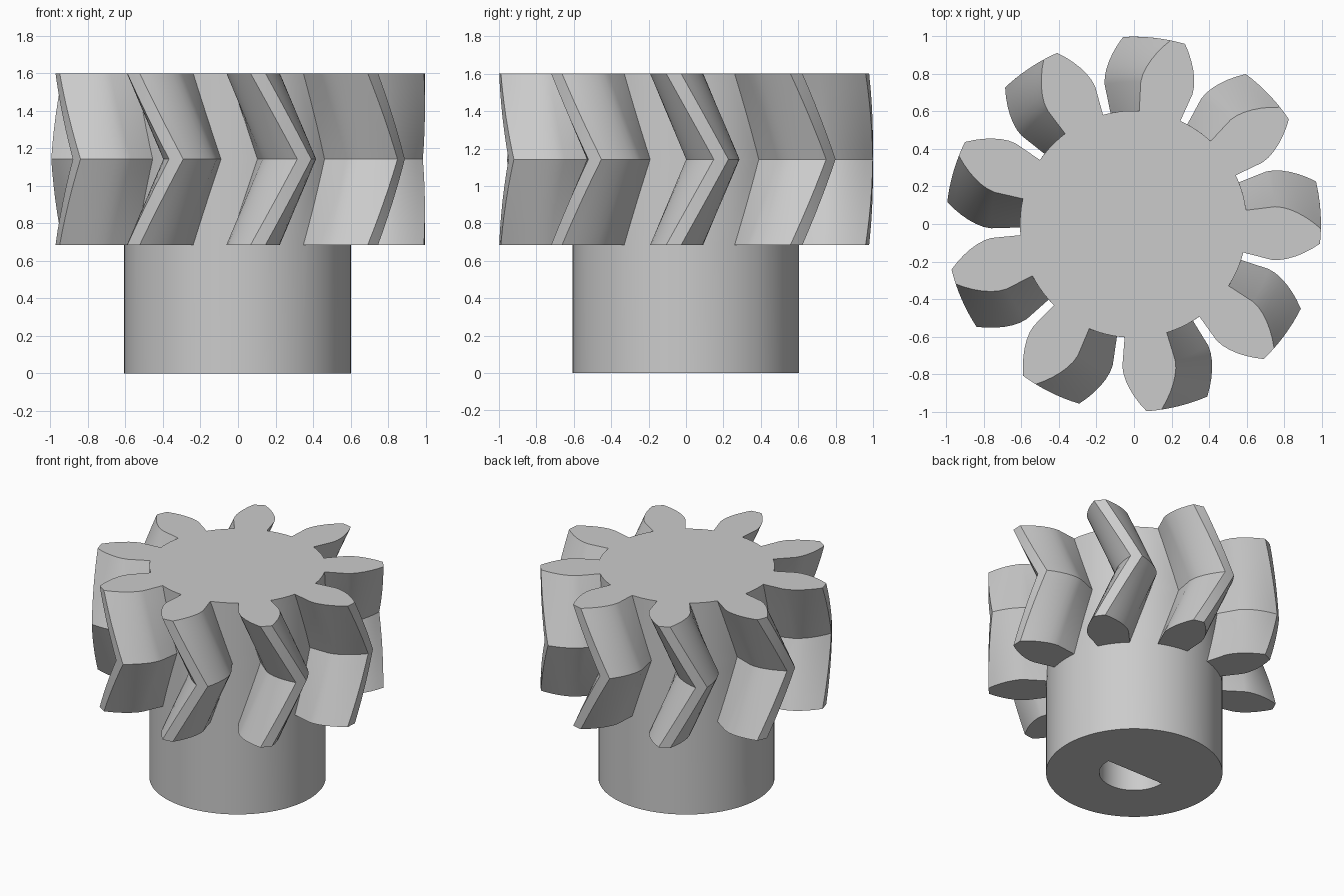
import bpy, bmesh
from math import cos, sin, tan, acos, radians, degrees, pi

cube = bpy.data.objects.get("Cube")
if cube:
    bpy.data.objects.remove(cube, do_unlink=True)

TEETH = 9
PITCH = 360 / TEETH
ROOT, BASE, TIP = 0.605, 0.76, 1.0      # root, involute base and tip radii
HALF = 10.75                            # half tooth angle at the root
START, TWIST = 76.3, 14.6               # tooth angle at the ends, extra at mid height
Z_LOW, Z_TOP = 0.685, 1.6
STEPS = 6                               # twist slices per half
CX, CY = -0.003, -0.001
BORE, BORE_DEPTH, FLAT_Y = 0.24, 1.14, 0.01

grey = bpy.data.materials.new("plain grey")
grey.use_nodes = True
colour = (0.6, 0.6, 0.6, 1)
grey.diffuse_color = colour
grey.node_tree.nodes["Principled BSDF"].inputs["Base Color"].default_value = colour


def polar(r, a, z):
    return (CX + r * cos(radians(a)), CY + r * sin(radians(a)), z)


def half_angle(r):
    """Half tooth angle: radial below the base circle, involute above it."""
    if r <= BASE:
        return HALF
    p = acos(BASE / r)
    return HALF - degrees(tan(p) - p)


def make_object(name, bm):
    bmesh.ops.recalc_face_normals(bm, faces=bm.faces)
    mesh = bpy.data.meshes.new(name)
    bm.to_mesh(mesh)
    bm.free()
    mesh.materials.append(grey)
    obj = bpy.data.objects.new(name, mesh)
    bpy.context.collection.objects.link(obj)
    return obj


# Gear outline as (radius, angle), one tooth and one root gap at a time
radii = [ROOT, BASE] + [BASE + (TIP - BASE) * i / 6 for i in range(1, 7)]
tip_half = half_angle(TIP)
tooth = [(r, -half_angle(r)) for r in radii]
tooth += [(TIP, 0)]
tooth += [(r, half_angle(r)) for r in reversed(radii)]
gap = PITCH - 2 * HALF
gap_points = [(ROOT, HALF + gap * i / 5) for i in range(1, 5)]
unit = tooth + gap_points
outline = [(r, a + k * PITCH) for k in range(TEETH) for r, a in unit]

# Herringbone body: twist forward to mid height, then back
bm = bmesh.new()
rings = []
for s in range(2 * STEPS + 1):
    t = s / (2 * STEPS)
    turn = START + TWIST * (1 - abs(2 * t - 1))
    z = Z_LOW + (Z_TOP - Z_LOW) * t
    rings.append([bm.verts.new(polar(r, a + turn, z)) for r, a in outline])
n = len(outline)
for low, high in zip(rings, rings[1:]):
    for i in range(n):
        j = (i + 1) % n
        bm.faces.new((low[i], low[j], high[j], high[i]))
bm.faces.new(rings[-1])

# Tooth undersides, leaving a round opening where the hub continues
hub_ring = []
for k in range(TEETH):
    first = k * len(unit)
    side = rings[0][first:first + len(tooth)]
    across = [bm.verts.new(polar(ROOT, START + k * PITCH + HALF * (i / 3 - 1), Z_LOW))
              for i in range(1, 6)]
    bm.faces.new(side + across[::-1])
    hub_ring += [side[0]] + across + [side[-1]]
    hub_ring += rings[0][first + len(tooth):first + len(unit)]

# Hub down to the floor
foot = [bm.verts.new((v.co.x, v.co.y, 0)) for v in hub_ring]
for i in range(len(foot)):
    j = (i + 1) % len(foot)
    bm.faces.new((foot[i], foot[j], hub_ring[j], hub_ring[i]))
bm.faces.new(foot[::-1])
gear = make_object("herringbone_gear", bm)

# D-shaped blind bore, cut from below
bm = bmesh.new()
lift = degrees(FLAT_Y / BORE)
arc = [180 - lift + (180 + 2 * lift) * i / 32 for i in range(33)]
bottom = [bm.verts.new(polar(BORE, a, -0.1)) for a in arc]
base = bm.faces.new(bottom)
grown = bmesh.ops.extrude_face_region(bm, geom=[base])["geom"]
for v in grown:
    if isinstance(v, bmesh.types.BMVert):
        v.co.z = BORE_DEPTH
cutter = make_object("bore_cutter", bm)
cutter.hide_render = True

cut = gear.modifiers.new("shaft bore", "BOOLEAN")
cut.operation = "DIFFERENCE"
cut.solver = "EXACT"
cut.object = cutter
bpy.ops.object.select_all(action="DESELECT")
gear.select_set(True)
bpy.context.view_layer.objects.active = gear
bpy.ops.object.modifier_apply(modifier=cut.name)
bpy.data.objects.remove(cutter, do_unlink=True)
bpy.ops.object.shade_smooth_by_angle(angle=radians(25))
